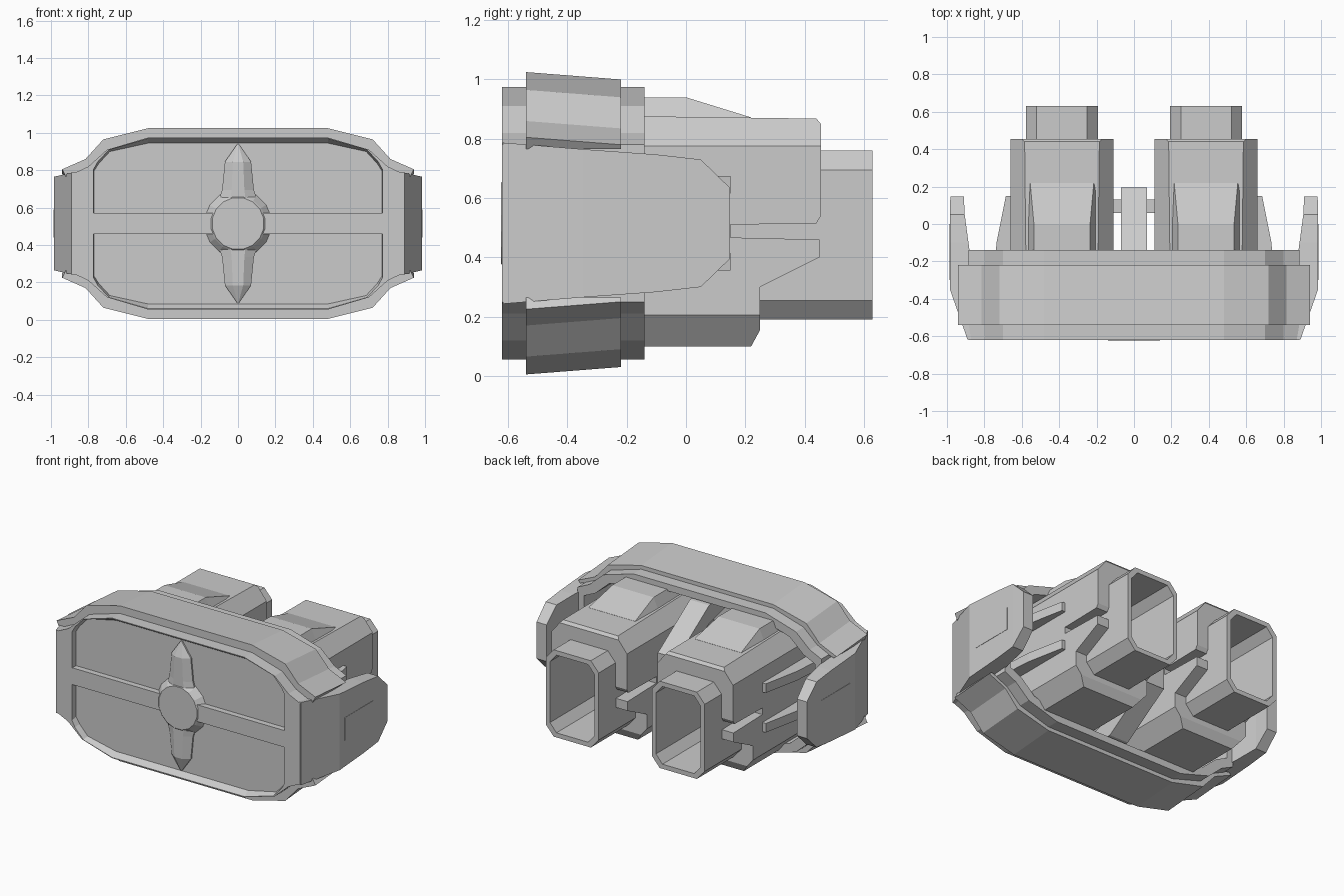
import bpy, math
from mathutils import Vector

if "Cube" in bpy.data.objects:
    bpy.data.objects.remove(bpy.data.objects["Cube"])

MID = 0.515  # height of the horizontal symmetry plane

grey = bpy.data.materials.new("plain_grey")
grey.use_nodes = True
grey.diffuse_color = (0.6, 0.6, 0.6, 1)
grey.node_tree.nodes["Principled BSDF"].inputs["Base Color"].default_value = (0.6, 0.6, 0.6, 1)


def loft(name, rings):
    """Solid through rings of equal length, capped at both ends."""
    import bmesh
    bm = bmesh.new()
    loops = [[bm.verts.new(p) for p in ring] for ring in rings]
    n = len(loops[0])
    for a, b in zip(loops, loops[1:]):
        for i in range(n):
            j = (i + 1) % n
            bm.faces.new((a[i], a[j], b[j], b[i]))
    bm.faces.new(loops[0][::-1])
    bm.faces.new(loops[-1])
    bmesh.ops.recalc_face_normals(bm, faces=bm.faces)
    mesh = bpy.data.meshes.new(name)
    bm.to_mesh(mesh)
    bm.free()
    mesh.materials.append(grey)
    ob = bpy.data.objects.new(name, mesh)
    bpy.context.collection.objects.link(ob)
    return ob


def box(name, x0, x1, y0, y1, z0, z1):
    return loft(name, [[(x0, y, z0), (x1, y, z0), (x1, y, z1), (x0, y, z1)] for y in (y0, y1)])


def side_prism(name, x0, x1, pts):
    return loft(name, [[(x, y, z) for y, z in pts] for x in (x0, x1)])


def ring(quarter, y):
    """Full outline from the upper +x quarter, mirrored in x and about MID."""
    top = quarter + [(x, -z) for x, z in reversed(quarter)]
    full = top + [(-x, z) for x, z in reversed(top)]
    return [(x, y, MID + z) for x, z in full]


def octagon(cx, hw, flat, z0, z1, c, y):
    pts = [(flat, z1), (hw, z1 - c), (hw, z0 + c), (flat, z0)]
    pts += [(-x, z) for x, z in reversed(pts)]
    return [(cx + x, y, z) for x, z in pts]


def shrink(quarter, d):
    return [(x - d, z - d) for x, z in quarter]


# Hollow front shell with a recessed face
core = [(0.48, 0.46), (0.70, 0.395), (0.80, 0.305), (0.885, 0.265)]
lip = [(0.48, 0.455), (0.69, 0.395), (0.75, 0.33), (0.772, 0.29)]
panel = [(0.48, 0.43), (0.685, 0.385), (0.745, 0.32), (0.77, 0.28)]
loft("front_shell", [
    ring(panel, -0.58), ring(lip, -0.62), ring(core, -0.62), ring(core, -0.14),
    ring(shrink(core, 0.045), -0.14), ring(shrink(core, 0.045), -0.45)])

# Raised bands over the top and bottom of the shell
band = [(0.48, 0.51), (0.72, 0.45), (0.815, 0.345), (0.94, 0.29)]
inner = [(0.92, 0.25), (0.79, 0.29), (0.69, 0.38), (0.48, 0.44)]


def band_ring(y, drop, s):
    outer = [(x, z - drop) for x, z in band]
    pts = [(-x, z) for x, z in reversed(outer)] + outer
    pts += inner + [(-x, z) for x, z in reversed(inner)]
    return [(x, y, MID + s * z) for x, z in pts]


for name, s in (("upper_band", 1), ("lower_band", -1)):
    loft(name, [band_ring(-0.54, 0, s), band_ring(-0.22, 0.025, s)])

# Cross bars, hub and pointed ribs on the face
box("cross_bar", -0.772, 0.772, -0.618, -0.575, 0.46, 0.57)


def disc(r, y, n=16):
    return [(r * math.cos(2 * math.pi * (i + 0.5) / n), y,
             MID + r * math.sin(2 * math.pi * (i + 0.5) / n)) for i in range(n)]


loft("hub", [disc(0.185, -0.575), disc(0.15, -0.615), disc(0.14, -0.624)])
for name, s in (("upper_rib", 1), ("lower_rib", -1)):
    def rib(hw, front, h):
        z = MID + s * h
        return [(-hw, -0.57, z), (-hw, -0.59, z), (-hw * 0.4, front, z),
                (hw * 0.4, front, z), (hw, -0.59, z), (hw, -0.57, z)]
    loft(name, [rib(0.11, -0.62, 0.10), rib(0.085, -0.62, 0.18),
                rib(0.07, -0.62, 0.33), rib(0.004, -0.585, 0.425)])

# Converging braces between the barrels, joined by a plate
for name, s in (("upper_brace", 1), ("lower_brace", -1)):
    prof = [(-0.46, 0.43), (-0.14, 0.40), (0.19, 0.18), (0.19, 0.08), (-0.14, 0.28), (-0.46, 0.36)]
    side_prism(name, -0.07, 0.07, [(y, MID + s * z) for y, z in prof])
box("brace_plate", -0.07, 0.07, 0.13, 0.195, MID - 0.18, MID + 0.18)
box("brace_flange", -0.12, 0.12, 0.06, 0.13, MID - 0.13, MID + 0.13)

# Barrel sleeve outline, with the side slot and stepped underside
sleeve_side = [(-0.46, 0.10), (0.22, 0.10), (0.25, 0.155), (0.25, 0.30), (0.45, 0.40),
               (0.45, 0.46), (0.15, 0.467), (0.15, 0.51), (0.44, 0.515), (0.455, 0.54),
               (0.455, 0.85), (0.44, 0.868), (-0.46, 0.88)]

for side, s in (("left", 1), ("right", -1)):
    cx = 0.385 * s

    # Sleeve: octagonal bar trimmed by its side outline
    sleeve = loft(side + "_sleeve", [octagon(cx, 0.275, 0.19, 0.10, 0.88, 0.105, y)
                                     for y in (-0.455, 0.5)])
    cutter = side_prism("sleeve_cutter", cx - 0.4, cx + 0.4, sleeve_side)
    cutter.hide_render = True
    mod = sleeve.modifiers.new("trim", "BOOLEAN")
    mod.operation, mod.solver, mod.object = "INTERSECT", "EXACT", cutter
    bpy.context.view_layer.objects.active = sleeve
    bpy.ops.object.modifier_apply(modifier=mod.name)
    bpy.data.objects.remove(cutter)
    # Open the sleeve so that the nozzle bore stays hollow
    bore = loft("bore_cutter", [octagon(cx, 0.18, 0.12, 0.20, 0.75, 0.06, y) for y in (0, 0.7)])
    bore.hide_render = True
    mod = sleeve.modifiers.new("bore", "BOOLEAN")
    mod.operation, mod.solver, mod.object = "DIFFERENCE", "EXACT", bore
    bpy.ops.object.modifier_apply(modifier=mod.name)
    bpy.data.objects.remove(bore)

    # Hollow rear nozzle
    loft(side + "_nozzle", [
        octagon(cx, 0.192, 0.135, 0.19, 0.76, 0.065, -0.1),
        octagon(cx, 0.192, 0.135, 0.19, 0.76, 0.065, 0.63),
        octagon(cx, 0.162, 0.115, 0.22, 0.73, 0.055, 0.63),
        octagon(cx, 0.162, 0.115, 0.22, 0.73, 0.055, 0.02)])

    # Wedge on top of the sleeve
    def ramp(y, hw, z):
        return [(cx - 0.19, y, 0.85), (cx - hw, y, z), (cx + hw, y, z), (cx + 0.19, y, 0.85)]
    loft(side + "_top_wedge", [ramp(-0.45, 0.15, 0.94), ramp(0, 0.15, 0.94), ramp(0.22, 0.17, 0.872)])

    # Thin side fins reaching from the shell
    for h in (-0.13, 0.13):
        z = MID + h
        loft(side + "_side_fin", [
            [(s * x, y, z + d) for x, d in ((0.64, -0.03), (tip, -0.03), (tip, 0.03), (0.64, 0.03))]
            for y, tip in ((-0.44, 0.76), (-0.1, 0.735), (0.15, 0.685))])

    # Curved cheek: y, inner x, outer x, half height
    cheek = [(-0.618, 0.78, 0.89, 0.272), (-0.35, 0.85, 0.984, 0.25), (-0.1, 0.885, 0.984, 0.232),
             (0.05, 0.905, 0.984, 0.215), (0.148, 0.91, 0.982, 0.12)]
    loft(side + "_cheek", [
        [(s * a, y, MID - h), (s * b, y, MID - h), (s * b, y, MID + h), (s * a, y, MID + h)]
        for y, a, b, h in cheek])
    box(side + "_cheek_plate", s * 0.98, s * 0.986, -0.3, 0, 0.44, 0.59)
